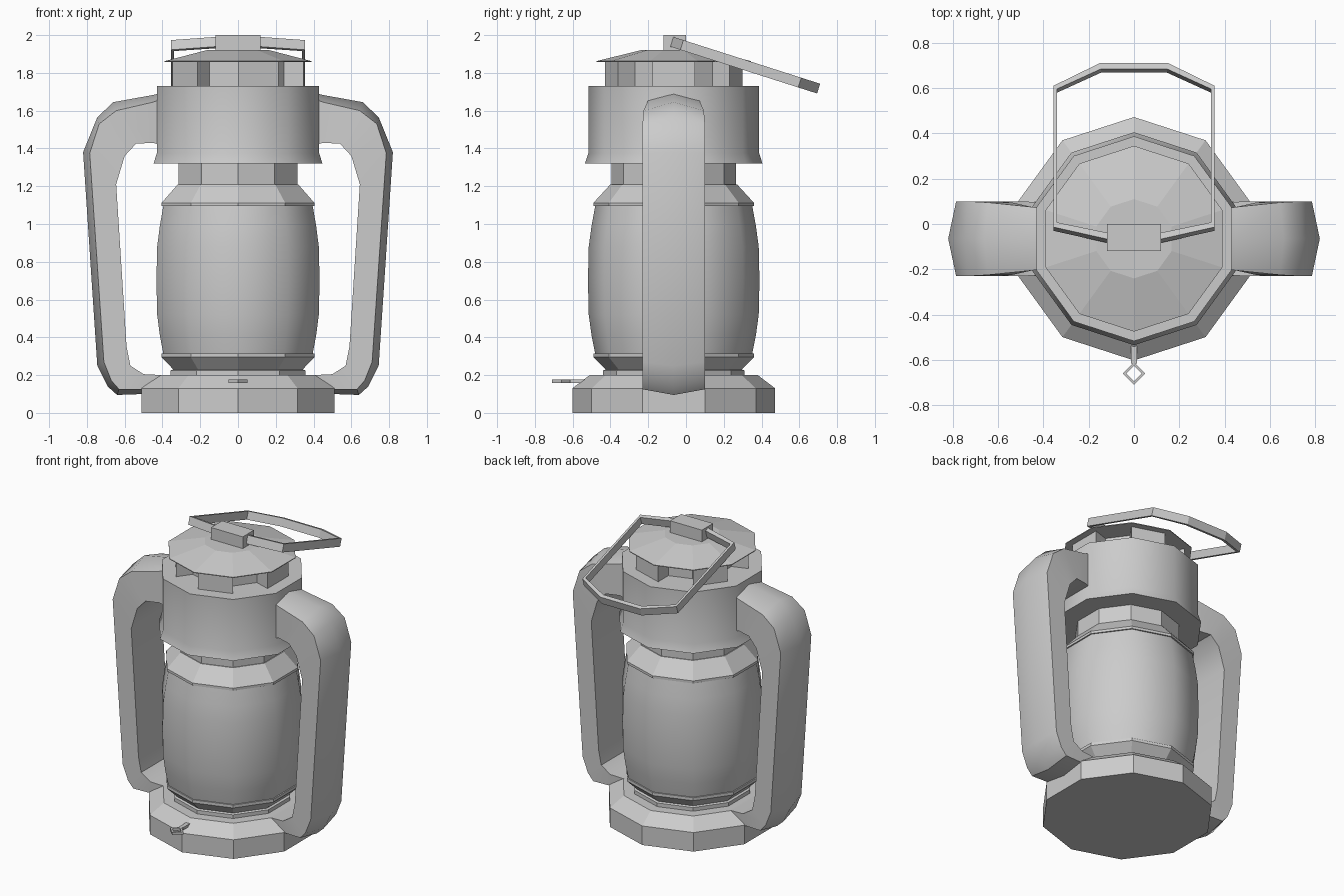
import bpy, math
from math import sin, cos, pi, radians

if "Cube" in bpy.data.objects:
    bpy.data.objects.remove(bpy.data.objects["Cube"])

CY = -0.065   # the lantern body axis sits slightly forward
N = 10


def add(name, verts, faces, smooth=None):
    me = bpy.data.meshes.new(name)
    me.from_pydata(verts, [], faces)
    ob = bpy.data.objects.new(name, me)
    bpy.context.collection.objects.link(ob)
    bpy.ops.object.select_all(action='DESELECT')
    ob.select_set(True)
    bpy.context.view_layer.objects.active = ob
    bpy.ops.object.mode_set(mode='EDIT')
    bpy.ops.mesh.select_all(action='SELECT')
    bpy.ops.mesh.normals_make_consistent(inside=False)
    bpy.ops.object.mode_set(mode='OBJECT')
    if smooth:
        bpy.ops.object.shade_smooth_by_angle(angle=radians(smooth))
    return ob


def corner(r, z, i):
    a = -pi / 2 + 2 * pi * i / N
    return (r * cos(a), CY + r * sin(a), z)


def skin(name, sections, closed=False, smooth=None):
    """Join equal-length cross-sections; cap the ends or close the loop."""
    n, m = len(sections[0]), len(sections)
    verts = [p for s in sections for p in s]
    faces = []
    for j in range(m if closed else m - 1):
        k = (j + 1) % m
        for i in range(n):
            h = (i + 1) % n
            faces.append((j * n + i, j * n + h, k * n + h, k * n + i))
    if not closed:
        faces += [tuple(range(n)), tuple(range((m - 1) * n, m * n))]
    return add(name, verts, faces, smooth)


def lathe(name, profile, smooth=None):
    return skin(name, [[corner(r, z, i) for i in range(N)] for r, z in profile], smooth=smooth)


def box(name, x, y, z):
    return skin(name, [[(x[0], y[0], h), (x[1], y[0], h), (x[1], y[1], h), (x[0], y[1], h)] for h in z])


# Ten-sided body, bottom to top
lathe("base", [(.537, 0), (.537, .13), (.445, .2)])
lathe("lower_collar", [(.375, .19), (.375, .225), (.36, .23), (.425, .295), (.425, .315), (.40, .315)])
lathe("glass_globe", [(.415, .31), (.435, .41), (.45, .52), (.454, .70), (.45, .88), (.435, .99), (.415, 1.10)], 40)
lathe("upper_collar", [(.41, 1.095), (.425, 1.095), (.425, 1.112), (.335, 1.21)])
lathe("neck", [(.33, 1.2), (.33, 1.33)])
lathe("hood", [(.47, 1.32), (.452, 1.375), (.452, 1.73)], 40)

# Chimney vent: core with blocks on every second side
lathe("vent_core", [(.255, 1.72), (.255, 1.87)])
for i in range(0, N, 2):
    skin("vent_block", [[corner(.25, z, i), corner(.365, z, i),
                         corner(.365, z, i + 1), corner(.25, z, i + 1)] for z in (1.72, 1.87)])
lathe("roof", [(.41, 1.857), (.41, 1.862), (.175, 1.92)])

# Side arm: inner, edge and ridge points (x, z) plus half width
arm = [
    ((.38, 1.41), (.38, 1.67), (.38, 1.70), .13),
    ((.45, 1.43), (.45, 1.645), (.45, 1.683), .14),
    ((.54, 1.425), (.645, 1.60), (.66, 1.645), .16),
    ((.60, 1.36), (.735, 1.53), (.745, 1.565), .165),
    ((.645, 1.21), (.785, 1.375), (.82, 1.38), .165),
    ((.59, .35), (.71, .27), (.745, .25), .165),
    ((.57, .25), (.67, .17), (.69, .14), .165),
    ((.50, .205), (.63, .125), (.64, .095), .165),
    ((.40, .20), (.50, .125), (.50, .10), .16),
]
sections = []
for a, e, r, w in arm:
    sections.append([(a[0], CY - w, a[1]), (e[0], CY - w, e[1]), (r[0], CY, r[1]),
                     (e[0], CY + w, e[1]), (a[0], CY + w, a[1])])
side_arm = skin("side_arms", sections, smooth=40)
side_arm.modifiers.new("mirror", 'MIRROR')

# Bail handle, laid back in a tilted plane, with its hinge block
box("hinge_block", (-.12, .12), (-.12, 0), (1.915, 2.0))
tilt = radians(17.7)
half = [((.10, -.02), (.10, .01)), ((.355, .04), (.34, .062)),
        ((.355, .695), (.34, .68)), ((.15, .80), (.145, .773))]


def bail_point(x, u, v):
    return (x, -.06 + u * cos(tilt) + v * sin(tilt), 1.96 - u * sin(tilt) + v * cos(tilt))


loop = half + [((-o[0], o[1]), (-n[0], n[1])) for o, n in reversed(half)]
skin("bail_handle", [[bail_point(*o, -.027), bail_point(*o, .027),
                      bail_point(*n, .027), bail_point(*n, -.027)] for o, n in loop], closed=True)

# Wick key: short stem and diamond ring
box("wick_stem", (-.014, .014), (-.615, -.50), (.158, .176))
ring = []
for k in range(4):
    c, s = cos(k * pi / 2), sin(k * pi / 2)
    ring.append([(r * c, -.66 + r * s, z) for r, z in
                 ((.05, .158), (.05, .176), (.034, .176), (.034, .158))])
skin("wick_key", ring, closed=True)
